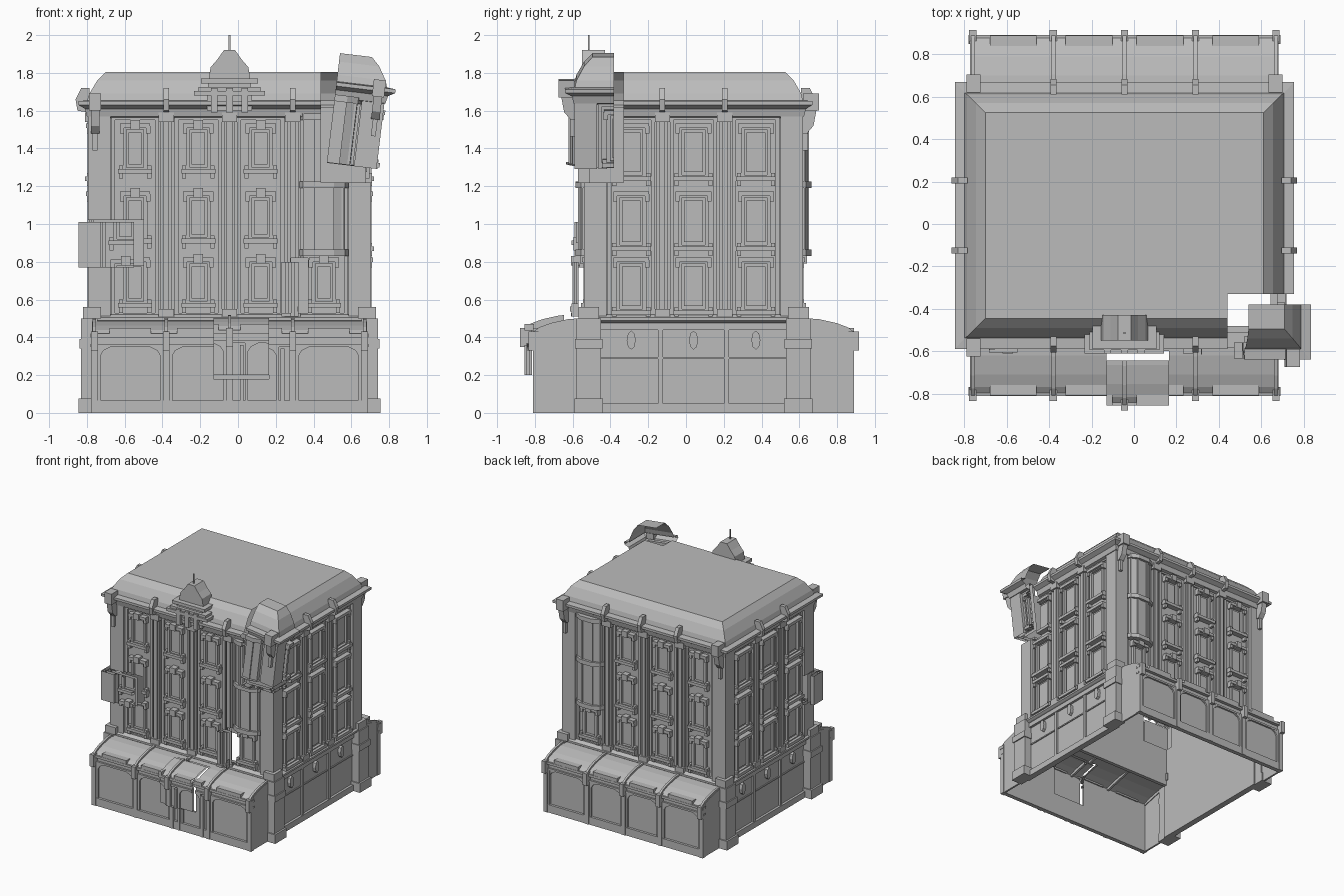
import bpy, bmesh, math
from mathutils import Matrix, Vector

if "Cube" in bpy.data.objects:
    bpy.data.objects.remove(bpy.data.objects["Cube"], do_unlink=True)

stone = bpy.data.materials.new("grey stone")
stone.use_nodes = True
stone.diffuse_color = (0.5, 0.5, 0.5, 1)
stone.node_tree.nodes["Principled BSDF"].inputs["Base Color"].default_value = (0.5, 0.5, 0.5, 1)

CX, CY = -0.045, 0.04
parts = {}


def part(name):
    return parts.setdefault(name, bmesh.new())


def frame(u, out, dist):
    """Facade space: u along the wall, d outward from it, z up."""
    u, out = Vector(u), Vector(out)
    m = Matrix((u, out, (0, 0, 1))).transposed().to_4x4()
    m.translation = Vector((CX, CY, 0)) + out * dist
    return m


FRONT = frame((1, 0, 0), (0, -1, 0), 0.55)
BACK = frame((1, 0, 0), (0, 1, 0), 0.55)
RIGHT = frame((0, 1, 0), (1, 0, 0), 0.72)
LEFT = frame((0, 1, 0), (-1, 0, 0), 0.72)


def prism(name, m, pts, vec):
    """Solid made by sweeping a polygon along a vector."""
    bm = part(name)
    a = [bm.verts.new(m @ Vector(p)) for p in pts]
    b = [bm.verts.new(m @ (Vector(p) + Vector(vec))) for p in pts]
    bm.faces.new(a)
    bm.faces.new(b[::-1])
    for i in range(len(a)):
        j = (i + 1) % len(a)
        bm.faces.new((a[i], b[i], b[j], a[j]))


def box(name, m, u0, u1, d0, d1, z0, z1):
    prism(name, m, [(u0, d0, z0), (u1, d0, z0), (u1, d1, z0), (u0, d1, z0)], (0, 0, z1 - z0))


def block(name, m, u, w, d0, d1, z0, z1):
    box(name, m, u - w / 2, u + w / 2, d0, d1, z0, z1)


def side_prism(name, m, u, w, profile):
    prism(name, m, [(u - w / 2, d, z) for d, z in profile], (w, 0, 0))


def loft(name, rings, cap=False):
    """Rectangular rings (half x, half y, z) joined into a moulding or roof."""
    bm = part(name)
    rows = [[bm.verts.new((CX + sx * x, CY + sy * y, z)) for sx, sy in
             ((-1, -1), (1, -1), (1, 1), (-1, 1))] for x, y, z in rings]
    for a, b in zip(rows, rows[1:]):
        for i in range(4):
            j = (i + 1) % 4
            bm.faces.new((a[i], a[j], b[j], b[i]))
    if cap:
        bm.faces.new(rows[-1])


def border(name, m, u, w, z0, z1, t, d0, d1):
    for s in (-1, 1):
        block(name, m, u + s * (w - t) / 2, t, d0, d1, z0, z1)
    block(name, m, u, w - 2 * t, d0, d1, z1 - t, z1)
    block(name, m, u, w - 2 * t, d0, d1, z0, z0 + t)


def window(m, u, z, h, ornate):
    w = 0.13 if ornate else 0.16
    border("window_frames", m, u, w, z, z + h, 0.02, 0, 0.022)
    block("window_panes", m, u, w - 0.06, 0, 0.008, z + 0.035, z + h - 0.035)
    block("window_sills", m, u, w + 0.05, 0, 0.045, z - 0.012, z + 0.012)
    block("window_heads", m, u, w + 0.03, 0, 0.04, z + h - 0.012, z + h + 0.012)
    for s in (-1, 1):
        block("sill_brackets", m, u + s * (w / 2 + 0.01), 0.022, 0, 0.035, z - 0.04, z + 0.03)
        block("head_brackets", m, u + s * (w / 2 + 0.005), 0.022, 0, 0.035, z + h - 0.04, z + h)
    if ornate:
        block("window_heads", m, u, 0.05, 0, 0.05, z + h - 0.02, z + h + 0.03)


def pilaster(m, u, w):
    block("pilasters", m, u, w, 0, 0.02, 0.5, 1.6)
    block("pilasters", m, u, w * 0.5, 0.02, 0.032, 0.55, 1.54)
    block("pilaster_bases", m, u, w + 0.02, 0, 0.04, 0.5, 0.55)
    block("pilaster_capitals", m, u, w + 0.02, 0, 0.045, 1.54, 1.59)
    # Upright ornament above the eaves
    side_prism("eave_finials", m, u, 0.03,
               [(0.02, 1.59), (0.085, 1.6), (0.095, 1.66), (0.065, 1.72), (0.02, 1.72)])


def bay(m, u, z0, z1):
    def outline(w, d):
        return [(u + w * x, d * y) for x, y in ((-1, 0), (-0.85, 0.6), (-0.4, 1), (0.4, 1), (0.85, 0.6), (1, 0))]
    prism("bay_window", m, [(x, d, z0) for x, d in outline(0.115, 0.055)], (0, 0, z1 - z0))
    for z in (z0, 1.19, z1 - 0.03):
        prism("bay_bands", m, [(x, d, z) for x, d in outline(0.13, 0.075)], (0, 0, 0.035))
    for x in (-0.1, -0.045, 0.045, 0.1):
        block("bay_mullions", m, u + x, 0.014, 0, 0.062 if abs(x) < 0.06 else 0.04, z0, z1)


def facade(m, half, columns, dividers, ornate):
    box("upper_walls", m, -half, half, -0.03, 0, 0.46, 1.62)
    for u in dividers:
        pilaster(m, u, 0.06)
    for s in (-1, 1):
        block("corner_pilasters", m, s * (half - 0.03), 0.12, 0, 0.03, 0.5, 1.6)
    for u in columns:
        border("bay_panels", m, u, 0.25, 0.51, 1.57, 0.02, 0, 0.012)
        is_bay = ornate and u > 0.4
        for z, h in ((0.57, 0.24), (0.91, 0.25), (1.28, 0.24)):
            if not is_bay or z < 0.6:
                k = 0 if ornate else 0.04
                window(m, u, z - k, h + k, ornate)
        if is_bay:
            bay(m, u, 0.83, 1.58)


# Upper storeys
for m in (FRONT, BACK):
    facade(m, 0.72, (-0.5, -0.165, 0.165, 0.5), (-0.335, 0, 0.335), True)
    for s in (-1, 1):
        block("corner_consoles", m, s * 0.712, 0.065, 0.03, 0.115, 1.6, 1.69)
        side_prism("corner_consoles", m, s * 0.712, 0.045,
                   [(0.03, 1.6), (0.1, 1.6), (0.085, 1.52), (0.05, 1.48), (0.03, 1.48)])
        block("corner_pendants", m, s * 0.712, 0.025, 0.03, 0.055, 1.39, 1.48)
for m in (RIGHT, LEFT):
    facade(m, 0.55, (-0.33, 0, 0.33), (-0.165, 0.165), False)

# Mouldings and mansard roof
loft("middle_cornice", [(0.72, 0.55, 0.47), (0.75, 0.58, 0.48), (0.765, 0.595, 0.49),
                        (0.765, 0.595, 0.505), (0.74, 0.57, 0.52), (0.72, 0.55, 0.52)])
loft("eaves", [(0.72, 0.55, 1.56), (0.755, 0.585, 1.57), (0.765, 0.595, 1.61), (0.8, 0.63, 1.63),
               (0.8, 0.63, 1.65), (0.75, 0.575, 1.655)])
loft("mansard_roof", [(0.755, 0.58, 1.65), (0.742, 0.57, 1.69), (0.7, 0.53, 1.76), (0.655, 0.485, 1.805)], True)

# Ground floor side walls with keystones
for m in (RIGHT, LEFT):
    box("side_ground_walls", m, -0.55, 0.55, -0.03, 0, 0, 0.5)
    box("side_plinth", m, -0.5, 0.5, 0, 0.02, 0, 0.05)
    box("side_rail", m, -0.5, 0.5, 0, 0.008, 0.285, 0.295)
    box("side_rail", m, -0.5, 0.5, 0, 0.02, 0.44, 0.48)
    for u in (-0.51, -0.175, 0.175, 0.51):
        block("side_piers", m, u, 0.025, 0, 0.015, 0, 0.46)
    for u in (-0.33, 0, 0.33):
        prism("keystones", m, [(u + 0.024 * math.cos(a), 0, 0.385 + 0.05 * math.sin(a)) for a in
                               [math.tau * i / 8 for i in range(8)]], (0, 0.025, 0))
    for s in (-1, 1):
        block("corner_posts", m, s * 0.555, 0.13, -0.02, 0.065, 0, 0.5)
        block("corner_posts", m, s * 0.555, 0.15, -0.02, 0.08, 0, 0.075)
        block("corner_posts", m, s * 0.555, 0.145, -0.02, 0.075, 0.34, 0.39)
        block("corner_pedestals", m, s * 0.555, 0.11, -0.04, 0.055, 0.5, 0.56)

# Projecting shop fronts with curved roofs
ROOF = [(0.295, 0.415), (0.26, 0.44), (0.2, 0.462), (0.11, 0.482), (0, 0.49)]
DIV = (-0.715, -0.335, 0, 0.335, 0.715)
for m in (FRONT, BACK):
    side_prism("shop_roof", m, 0, 1.455, ROOF + [(d, z - 0.015) for d, z in ROOF[::-1]])
    box("shop_wall", m, -0.727, 0.727, 0.26, 0.275, 0, 0.42)
    box("shop_plinth", m, -0.727, 0.727, 0.27, 0.295, 0, 0.065)
    box("shop_cornice", m, -0.735, 0.735, 0.26, 0.302, 0.4, 0.42)
    box("shop_cornice", m, -0.735, 0.735, 0.26, 0.29, 0.35, 0.365)
    for s in (-1, 1):
        side_prism("shop_ends", m, s * 0.72, 0.015, [(0, 0), (0.28, 0)] + ROOF)
    for u in DIV:
        block("shop_piers", m, u, 0.035, 0.26, 0.3, 0, 0.4)
        block("shop_consoles", m, u, 0.035, 0.26, 0.325, 0.33, 0.43)
        side_prism("shop_roof_ribs", m, u, 0.018, [(d + 0.005, z + 0.014) for d, z in ROOF] + [(0, 0.47), (0.29, 0.4)])
    for a, b in zip(DIV, DIV[1:]):
        c = (a + b) / 2
        block("shop_headers", m, c, 0.22, 0.25, 0.3, 0.415, 0.45)
        if m is FRONT and c > 0 and c < 0.3:
            a += 0.065
            b -= 0.055
            for u in (a, b):
                block("door_posts", m, u, 0.02, 0.27, 0.3, 0, 0.34)
        for e, s in ((a, 1), (b, -1)):
            x = e + s * 0.018
            block("shop_window_frames", m, x + s * 0.008, 0.016, 0.27, 0.29, 0.065, 0.35)
            prism("shop_window_spandrels", m, [(x, 0.27, 0.35), (x + s * 0.07, 0.27, 0.35),
                                               (x + s * 0.03, 0.27, 0.33), (x, 0.27, 0.28)], (0, 0.018, 0))

# Roof dormer with arched gable and needle
block("dormer_base", FRONT, 0, 0.24, -0.06, 0.07, 1.6, 1.69)
for z, w, d in ((1.68, 0.375, 0.1), (1.7, 0.33, 0.085), (1.72, 0.23, 0.06)):
    block("dormer_ledge", FRONT, 0, w, -0.045, d, z, z + 0.025)
for u in (-0.08, 0, 0.08):
    block("dormer_brackets", FRONT, u, 0.035, 0.05, 0.1, 1.59, 1.72)
prism("dormer_hood", FRONT, [(-0.15, -0.09, 1.745), (0.15, -0.09, 1.745), (0.15, 0.08, 1.745), (-0.15, 0.08, 1.745)],
      (0, 0, 0.025))
prism("dormer_gable", FRONT, [(-0.11, -0.08, 1.77), (0.11, -0.08, 1.77), (0.1, -0.08, 1.83), (0.065, -0.08, 1.87),
                              (0.03, -0.08, 1.92), (-0.03, -0.08, 1.92), (-0.065, -0.08, 1.87), (-0.1, -0.08, 1.83)],
      (0, 0.12, 0))
block("dormer_needle", FRONT, 0, 0.008, 0.0, 0.008, 1.92, 2.0)

for bm in parts.values():
    bmesh.ops.recalc_face_normals(bm, faces=bm.faces[:])


def break_off(name, lo, hi, shift, turn=0.0, axis='Y'):
    """Cut a box-shaped region out of every part and move it as one fallen piece."""
    lo, hi = Vector(lo), Vector(hi)
    mid = Vector([(max(a, -0.85) + min(b, 1.8)) / 2 for a, b in zip(lo, hi)])
    move = Matrix.Translation(mid + Vector(shift)) @ Matrix.Rotation(turn, 4, axis) @ Matrix.Translation(-mid)
    piece = bmesh.new()

    def touches(f):
        return all(min(v.co[k] for v in f.verts) < hi[k] and max(v.co[k] for v in f.verts) > lo[k] for k in range(3))

    for bm in parts.values():
        for k in range(3):
            for p in (lo, hi):
                if abs(p[k]) < 5:
                    fs = [f for f in bm.faces if touches(f)]
                    geom = list({g for f in fs for g in (f, *f.edges, *f.verts)})
                    no = Vector([float(i == k) for i in range(3)])
                    if geom:
                        bmesh.ops.bisect_plane(bm, geom=geom, plane_co=no * p[k], plane_no=no, dist=1e-5)
        inside = [f for f in bm.faces if all(lo[k] < f.calc_center_median()[k] < hi[k] for k in range(3))]
        copy = {v: piece.verts.new(move @ v.co) for v in {v for f in inside for v in f.verts}}
        for f in inside:
            piece.faces.new([copy[v] for v in f.verts])
        bmesh.ops.delete(bm, geom=inside, context='FACES')
    return name, piece


# Broken pieces pushed away from the building
broken = [
    break_off("fallen_roof_corner", (0.44, -9, 1.22), (9, -0.33, 9), (0.06, -0.05, 0.02), 0.12),
    break_off("fallen_wall_corner", (-9, -9, 0.78), (-0.5, -0.42, 1.02), (-0.05, -0.05, -0.01)),
    break_off("fallen_wall_strip", (0.28, -0.7, 0.53), (0.37, -0.45, 0.82), (-0.05, -0.06, -0.02)),
    break_off("fallen_shop_piece", (-0.13, -9, 0.18), (0.165, -0.6, 0.6), (0, -0.045, 0.02)),
]
for name, bm in list(parts.items()) + broken:
    mesh = bpy.data.meshes.new(name)
    bm.to_mesh(mesh)
    bm.free()
    mesh.materials.append(stone)
    bpy.context.scene.collection.objects.link(bpy.data.objects.new(name, mesh))
